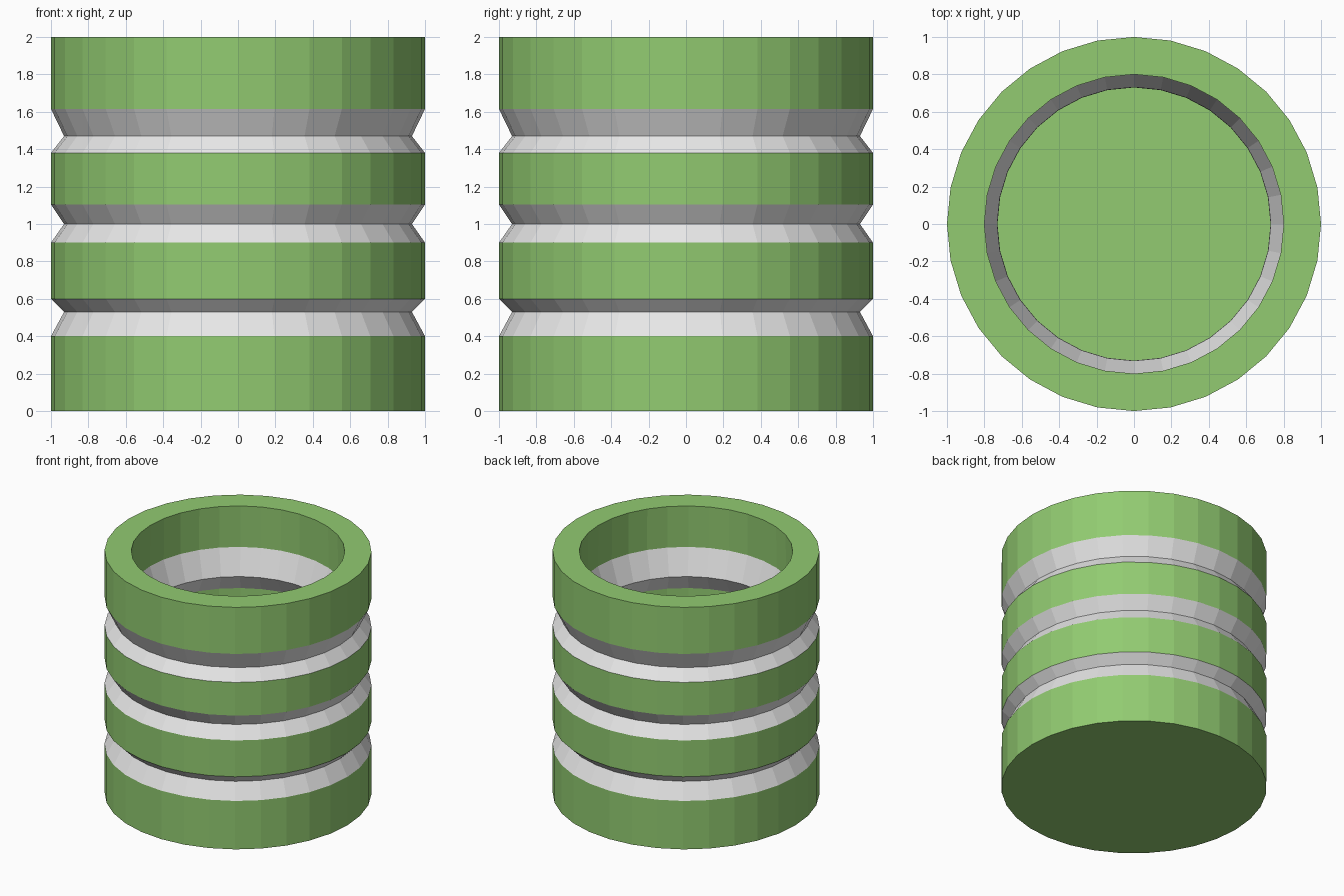
import bpy, bmesh, math

if "Cube" in bpy.data.objects:
    bpy.data.objects.remove(bpy.data.objects["Cube"])

SIDES = 32
WALL = 0.2


def material(name, rgb):
    m = bpy.data.materials.new(name)
    m.diffuse_color = (*rgb, 1.0)
    m.use_nodes = True
    m.node_tree.nodes["Principled BSDF"].inputs["Base Color"].default_value = m.diffuse_color
    return m


# Outer profile (radius, height) from base to rim: three V grooves
profile = [(1, 0)]
for low, valley, high in [(0.40, 0.53, 0.60), (0.90, 1.0, 1.105), (1.38, 1.47, 1.615)]:
    profile += [(1, low), (0.93, valley), (1, high)]
profile.append((1, 2))

# Revolve the profile into an open-topped shell
bm = bmesh.new()
rings = []
for r, z in profile:
    rings.append([bm.verts.new((r * math.cos(math.tau * i / SIDES),
                                r * math.sin(math.tau * i / SIDES), z))
                  for i in range(SIDES)])
for (r0, z0), (r1, z1), a, b in zip(profile, profile[1:], rings, rings[1:]):
    for i in range(SIDES):
        j = (i + 1) % SIDES
        face = bm.faces.new((a[i], a[j], b[j], b[i]))
        face.material_index = int(r0 != r1)  # sloped groove faces are grey
bm.faces.new(rings[0][::-1])  # base

mesh = bpy.data.meshes.new("grooved_cup")
bm.to_mesh(mesh)
bm.free()
mesh.materials.append(material("green", (0.287, 0.597, 0.165)))
mesh.materials.append(material("light grey", (0.8, 0.8, 0.8)))
cup = bpy.data.objects.new("grooved_cup", mesh)
bpy.context.collection.objects.link(cup)

# Wall thickness, grown inward so the inside follows the grooves
solid = cup.modifiers.new("wall", 'SOLIDIFY')
solid.thickness = WALL
solid.offset = -1
